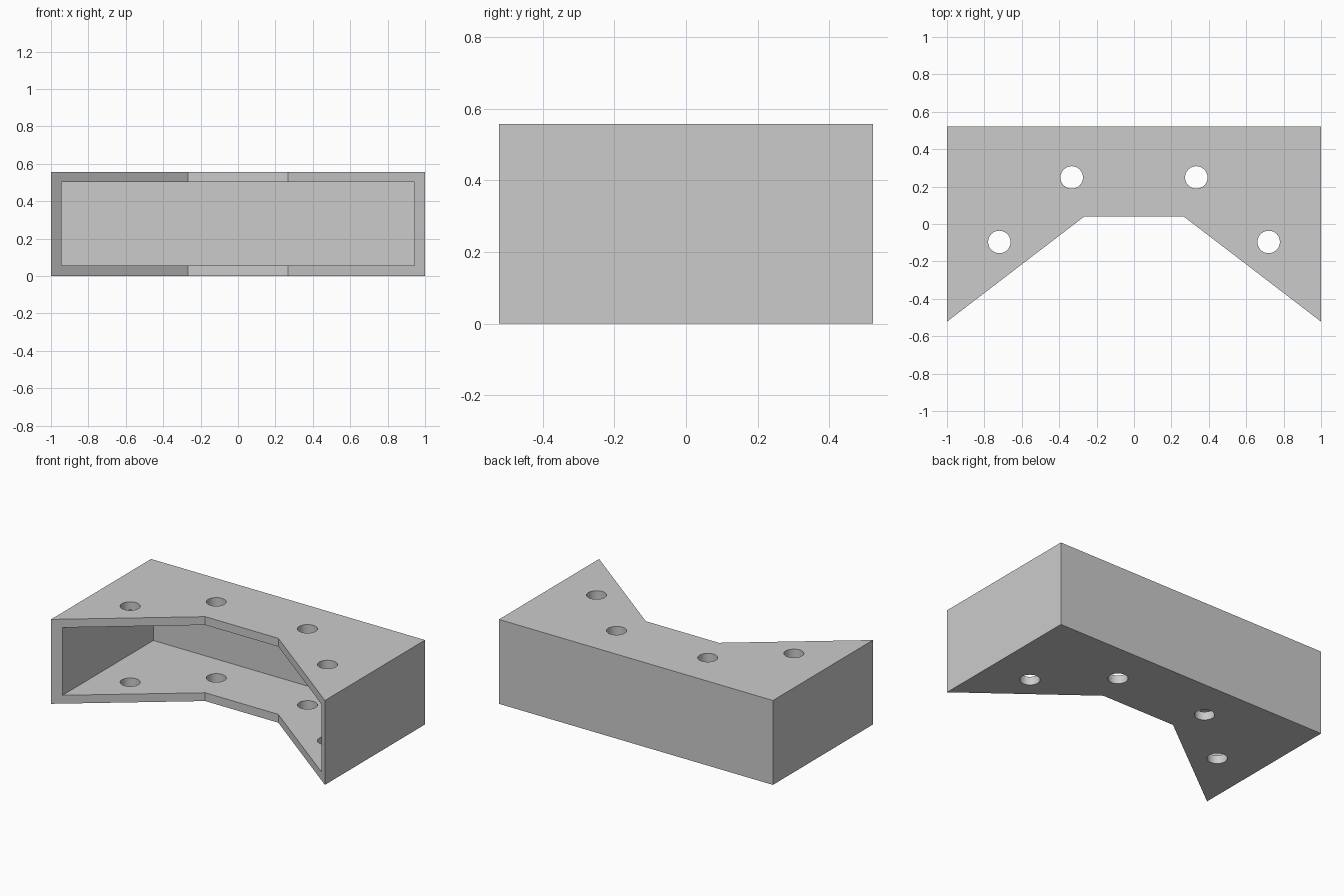
import bpy
import bmesh
from mathutils import Matrix

if "Cube" in bpy.data.objects:
    bpy.data.objects.remove(bpy.data.objects["Cube"], do_unlink=True)

HEIGHT, WALL, BACK = 0.557, 0.055, 0.522
NOTCH_X, NOTCH_Y = 0.267, 0.039
HOLE_RADIUS = 0.06
HOLES = [(0.333, 0.249), (0.72, -0.096)]

grey = bpy.data.materials.new("plain grey")
grey.use_nodes = True
colour = (0.6, 0.6, 0.6, 1)
grey.diffuse_color = colour
grey.node_tree.nodes["Principled BSDF"].inputs["Base Color"].default_value = colour


def make_object(name, bm):
    bmesh.ops.recalc_face_normals(bm, faces=bm.faces)
    mesh = bpy.data.meshes.new(name)
    bm.to_mesh(mesh)
    bm.free()
    mesh.materials.append(grey)
    obj = bpy.data.objects.new(name, mesh)
    bpy.context.collection.objects.link(obj)
    return obj


def cut(target, cutter):
    mod = target.modifiers.new(cutter.name, "BOOLEAN")
    mod.operation = "DIFFERENCE"
    mod.solver = "EXACT"
    mod.object = cutter
    bpy.context.view_layer.objects.active = target
    bpy.ops.object.modifier_apply(modifier=mod.name)
    bpy.data.objects.remove(cutter, do_unlink=True)


# Body: notched outline extruded upwards
half = [(NOTCH_X, NOTCH_Y), (1, -BACK), (1, BACK)]
outline = half + [(-x, y) for x, y in reversed(half)]
bm = bmesh.new()
base = bm.faces.new([bm.verts.new((x, y, 0)) for x, y in outline])
top = bmesh.ops.extrude_face_region(bm, geom=[base])["geom"]
bmesh.ops.translate(bm, vec=(0, 0, HEIGHT),
                    verts=[v for v in top if isinstance(v, bmesh.types.BMVert)])
body = make_object("bracket_body", bm)

# Cavity open to the front, leaving the walls
bm = bmesh.new()
depth = 2
size = Matrix.Diagonal((2 - 2 * WALL, depth, HEIGHT - 2 * WALL, 1))
place = Matrix.Translation((0, BACK - WALL - depth / 2, HEIGHT / 2))
bmesh.ops.create_cube(bm, size=1, matrix=place @ size)
cut(body, make_object("cavity_cutter", bm))

# Bolt holes through both plates
bm = bmesh.new()
for x, y in HOLES:
    for side in (-1, 1):
        bmesh.ops.create_cone(bm, cap_ends=True, segments=48, radius1=HOLE_RADIUS,
                              radius2=HOLE_RADIUS, depth=HEIGHT * 2,
                              matrix=Matrix.Translation((side * x, y, HEIGHT / 2)))
cut(body, make_object("hole_cutter", bm))

# Smooth hole walls, crisp edges elsewhere
bpy.ops.object.select_all(action="DESELECT")
body.select_set(True)
bpy.context.view_layer.objects.active = body
bpy.ops.object.shade_smooth_by_angle()
